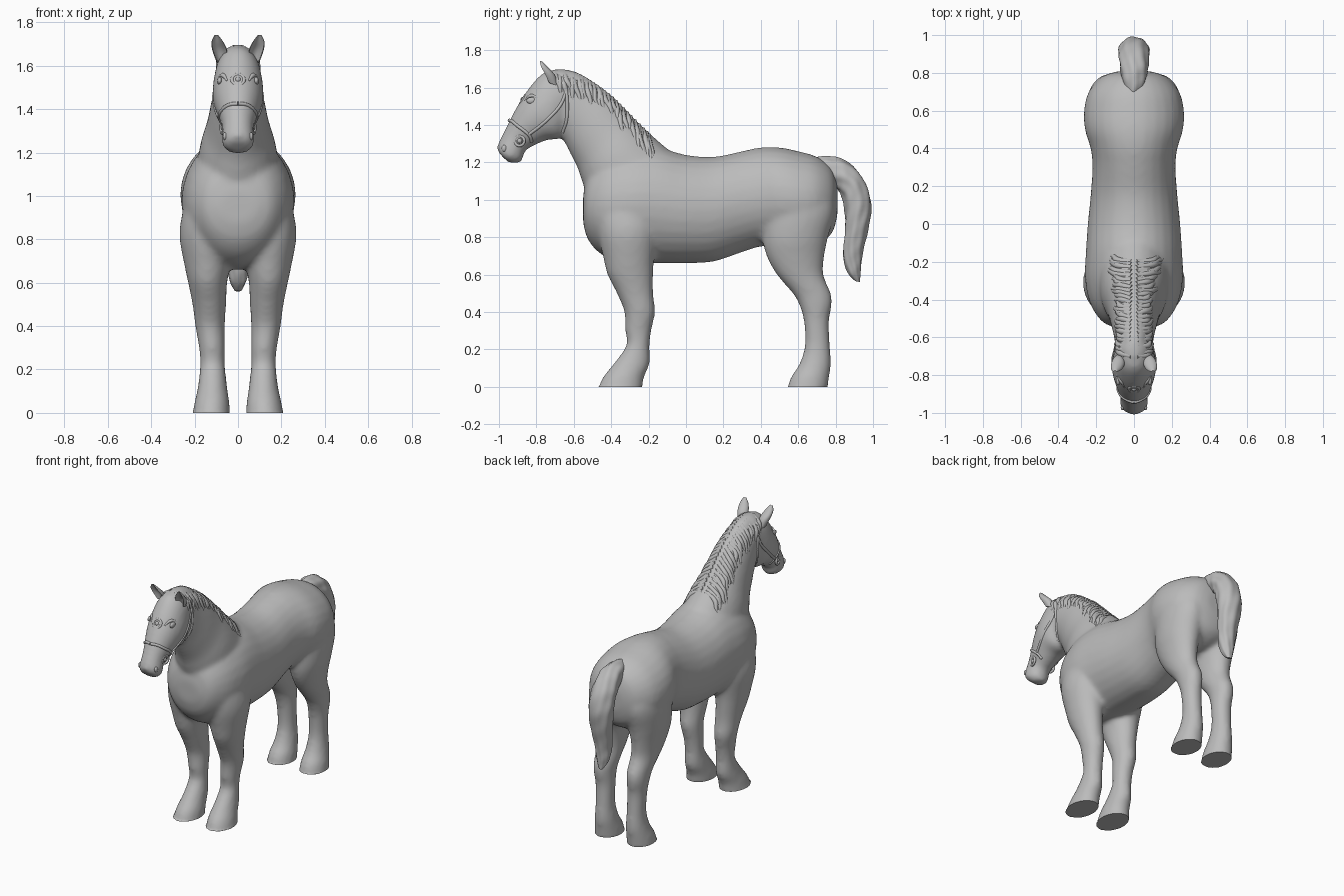
import bpy, bmesh, math, random
from mathutils import Vector
from mathutils.bvhtree import BVHTree

random.seed(4)
cube = bpy.data.objects.get("Cube")
if cube:
    bpy.data.objects.remove(cube, do_unlink=True)

grey = bpy.data.materials.new("clay grey")
grey.use_nodes = True
colour = (0.5, 0.5, 0.5, 1)
grey.diffuse_color = colour
grey.node_tree.nodes["Principled BSDF"].inputs["Base Color"].default_value = colour


def interpolate(rings, steps):
    """Catmull-Rom refinement of a list of equal-length tuples."""
    rows = [Vector(r) for r in rings]
    out = []
    for i in range(len(rows) - 1):
        a, b = rows[max(i - 1, 0)], rows[i]
        c, d = rows[i + 1], rows[min(i + 2, len(rows) - 1)]
        for s in range(steps):
            t = s / steps
            out.append(0.5 * (2 * b + (c - a) * t + (2 * a - 5 * b + 4 * c - d) * t ** 2
                              + (3 * b - a - 3 * c + d) * t ** 3))
    return out + [rows[-1]]


def loft(bm, rings, side=1, steps=4, count=28, ridge=0, scoop=False):
    """Skin oval rings: (y, z) of one edge, (y, z) of the other, then x from and to."""
    loops = []
    for k, (ya, za, yb, zb, xa, xb) in enumerate(interpolate(rings, steps)):
        loop = []
        for j in range(count):
            angle = math.tau * j / count
            swell = 1 + ridge * math.cos(7 * angle + 2 * math.sin(k / 4))
            swell += ridge * 0.5 * math.sin(k * 1.1 + 3 * angle)
            c, s = math.cos(angle) * swell, math.sin(angle) * swell
            if scoop and s > 0.5:
                s = 0.5 - (s - 0.5) * 1.5
            loop.append(bm.verts.new((side * ((xa + xb) / 2 + (xb - xa) / 2 * c),
                                      (ya + yb) / 2 + (ya - yb) / 2 * s,
                                      (za + zb) / 2 + (za - zb) / 2 * s)))
        loops.append(loop)
    faces = [bm.faces.new(loops[0]), bm.faces.new(loops[-1][::-1])]
    for p, q in zip(loops, loops[1:]):
        for j in range(count):
            n = (j + 1) % count
            faces.append(bm.faces.new((p[j], q[j], q[n], p[n])))
    bmesh.ops.recalc_face_normals(bm, faces=faces)


def finish(obj, angle=60):
    obj.data.materials.clear()
    obj.data.materials.append(grey)
    bpy.ops.object.select_all(action="DESELECT")
    obj.select_set(True)
    bpy.context.view_layer.objects.active = obj
    bpy.ops.object.shade_smooth_by_angle(angle=math.radians(angle))
    return obj


def mesh_object(name, bm):
    mesh = bpy.data.meshes.new(name)
    bm.to_mesh(mesh)
    bm.free()
    obj = bpy.data.objects.new(name, mesh)
    bpy.context.collection.objects.link(obj)
    return obj


def tubes(name, paths, depth):
    """Round strands through points; each path is a list of (point, radius)."""
    curve = bpy.data.curves.new(name, "CURVE")
    curve.dimensions = "3D"
    curve.bevel_depth = depth
    curve.bevel_resolution = 2
    curve.resolution_u = 6
    curve.use_fill_caps = True
    for path in paths:
        spline = curve.splines.new("BEZIER")
        spline.bezier_points.add(len(path) - 1)
        for knot, (point, radius) in zip(spline.bezier_points, path):
            knot.co, knot.radius = point, radius
            knot.handle_left_type = knot.handle_right_type = "AUTO"
    obj = bpy.data.objects.new(name, curve)
    bpy.context.collection.objects.link(obj)
    bpy.ops.object.select_all(action="DESELECT")
    obj.select_set(True)
    bpy.context.view_layer.objects.active = obj
    bpy.ops.object.convert(target="MESH")
    return finish(bpy.context.object)


# Body: torso, neck, head and legs fused into one smooth skin
torso = [(-.55, 1.02, .88, .08), (-.53, 1.12, .8, .15), (-.48, 1.2, .73, .2),
         (-.4, 1.25, .68, .24), (-.28, 1.28, .66, .26), (-.15, 1.28, .66, .255),
         (0, 1.24, .66, .245), (.15, 1.23, .67, .23), (.3, 1.26, .72, .22),
         (.4, 1.28, .75, .23), (.5, 1.28, .75, .26), (.6, 1.26, .74, .265),
         (.7, 1.23, .76, .24), (.78, 1.17, .82, .17), (.81, 1.08, .92, .08)]
neck = [(-.06, 1.24, -.48, .9, .2), (-.2, 1.36, -.55, 1.08, .175),
        (-.3, 1.46, -.58, 1.17, .145), (-.4, 1.56, -.62, 1.25, .125),
        (-.5, 1.635, -.645, 1.3, .11), (-.6, 1.69, -.67, 1.35, .1),
        (-.7, 1.7, -.72, 1.4, .09)]
head = [(-.66, 1.7, -.58, 1.5, .09), (-.76, 1.68, -.62, 1.41, .108),
        (-.83, 1.61, -.67, 1.33, .118), (-.885, 1.53, -.74, 1.32, .108),
        (-.925, 1.46, -.8, 1.295, .09), (-.965, 1.38, -.86, 1.26, .072),
        (-.995, 1.32, -.875, 1.21, .074), (-1.01, 1.28, -.91, 1.195, .07),
        (-1, 1.25, -.95, 1.2, .045)]
# Legs: z, y from and to, x from and to
front_leg = [(1.08, -.42, -.2, .08, .21), (.95, -.47, -.15, .05, .25),
             (.82, -.47, -.15, .02, .27), (.68, -.44, -.17, .035, .247),
             (.6, -.42, -.175, .05, .23), (.5, -.37, -.175, .055, .21),
             (.4, -.33, -.165, .06, .197), (.3, -.325, -.185, .06, .18),
             (.22, -.32, -.195, .06, .175), (.12, -.39, -.195, .05, .185),
             (.05, -.445, -.225, .04, .2), (-.03, -.48, -.235, .035, .215)]
hind_leg = [(1.12, .47, .75, .05, .22), (.95, .42, .795, .01, .255),
            (.8, .41, .76, .02, .25), (.7, .43, .74, .04, .23),
            (.6, .485, .735, .05, .21), (.5, .57, .775, .055, .195),
            (.44, .605, .78, .06, .19), (.35, .63, .765, .06, .18),
            (.22, .635, .77, .06, .175), (.12, .605, .775, .05, .185),
            (.05, .56, .765, .04, .2), (-.03, .535, .755, .035, .21)]

bm = bmesh.new()
loft(bm, [(y, top, y, low, -w, w) for y, top, low, w in torso])
for part in (neck, head):
    loft(bm, [(*r[:4], -r[4], r[4]) for r in part])
for leg in (front_leg, hind_leg):
    for side in (1, -1):
        loft(bm, [(y0, z, y1, z, x0, x1) for z, y0, y1, x0, x1 in leg], side)
body = mesh_object("body", bm)
remesh = body.modifiers.new("fuse", "REMESH")
remesh.mode = "VOXEL"
remesh.voxel_size = 0.014
smooth = body.modifiers.new("soften", "SMOOTH")
smooth.factor, smooth.iterations = 0.5, 9
fused = bpy.data.meshes.new_from_object(
    body.evaluated_get(bpy.context.evaluated_depsgraph_get()))
body.modifiers.clear()
body.data = fused
for v in fused.vertices:
    v.co.z = max(v.co.z, 0)       # flat soles
finish(body)

skin = BVHTree.FromObject(body, bpy.context.evaluated_depsgraph_get())


def on_skin(y, z, side, sink=0.0):
    """Point of the skin at this height and length, on one side."""
    hit = skin.ray_cast(Vector((side, y, z)), Vector((-side, 0, 0)))[0]
    x = max(abs(hit.x) - sink, 0) if hit else 0
    return Vector((side * x, y, z))


# Tail
bm = bmesh.new()
tail = [(.68, 1.22, .74, 1.06, .05), (.76, 1.232, .79, 1.07, .065),
        (.86, 1.205, .815, 1.05, .075), (.95, 1.11, .835, 1.01, .08),
        (.99, .98, .85, .93, .08), (.975, .85, .848, .82, .07),
        (.945, .72, .84, .7, .055), (.935, .62, .865, .61, .04),
        (.93, .56, .905, .565, .015)]
loft(bm, [(*r[:4], -r[4], r[4]) for r in tail], steps=6, count=42, ridge=0.035)
finish(mesh_object("tail", bm))

# Ears, hollow at the front
bm = bmesh.new()
ear = [(-.75, 1.63, -.685, 1.61, .05, .1), (-.775, 1.675, -.7, 1.665, .05, .118),
       (-.79, 1.715, -.735, 1.705, .068, .122), (-.787, 1.743, -.77, 1.74, .092, .108)]
for side in (1, -1):
    loft(bm, ear, side, scoop=True)
finish(mesh_object("ears", bm))

# Mane: low locks falling from the crest on both sides
locks = []
crest = interpolate([(r[0], r[1]) for r in neck[1:]], 5)
for y, z in crest:
    for side in (1, -1):
        drop = random.uniform(0.1, 0.17)
        lock = [(Vector((side * 0.012, y, z - 0.018)), 1)]
        for t, radius in ((0.35, 1.1), (0.7, 0.8), (1, 0.2)):
            sway = 0.03 * t + random.uniform(-0.008, 0.008)
            lock.append((on_skin(y + sway, z - 0.02 - drop * t, side, 0.008), radius))
        locks.append(lock)
tubes("mane", locks, 0.016)

# Bridle straps laid on the skin
noseband = [(-.93, 1.42), (-.9, 1.395), (-.86, 1.365), (-.835, 1.34), (-.825, 1.31)]
cheek_strap = [(-.84, 1.35), (-.78, 1.395), (-.72, 1.45), (-.67, 1.51), (-.64, 1.58)]
throat_strap = [(-.65, 1.65), (-.64, 1.58), (-.635, 1.5), (-.64, 1.42), (-.66, 1.36)]
straps = []
for side in (1, -1):
    for line in (noseband, cheek_strap, throat_strap):
        straps.append([(on_skin(y, z, side, 0.002), 1) for y, z in line])
    straps[-3].insert(0, (Vector((0, -.945, 1.425)), 1))
tubes("bridle", straps, 0.009)


def ring(name, place, normal, radius, thick):
    turn = Vector(normal).to_track_quat("Z", "Y").to_euler()
    bpy.ops.mesh.primitive_torus_add(location=place, rotation=turn, major_radius=radius,
                                     minor_radius=thick, major_segments=28, minor_segments=8)
    bpy.context.object.name = name
    return finish(bpy.context.object)


def bead(name, place, size):
    bpy.ops.mesh.primitive_uv_sphere_add(segments=20, ring_count=12, location=place)
    bpy.context.object.name = name
    bpy.context.object.scale = size
    return finish(bpy.context.object)


# Forehead rosette, bit rings, eyes, brows and nostrils
ring("forehead_rosette", (0, -.872, 1.535), (0, -.85, .5), 0.028, 0.008)
bead("rosette_button", (0, -.872, 1.535), (.014, .014, .014))
for side, word in ((1, "left"), (-1, "right")):
    ring(word + "_bit_ring", on_skin(-.89, 1.315, side), (side, -.25, 0), 0.026, 0.008)
    bead(word + "_bit_button", on_skin(-.89, 1.315, side), (.008, .013, .013))
    bead(word + "_eye", on_skin(-.825, 1.53, side, 0.004), (.012, .028, .018))
    bead(word + "_nostril", on_skin(-.972, 1.275, side, 0.002), (.01, .014, .018))
    tubes(word + "_brow", [[(on_skin(y, z, side, 0.004), r) for y, z, r in
                            ((-.865, 1.53, .4), (-.83, 1.555, 1), (-.79, 1.545, .4))]], 0.011)
